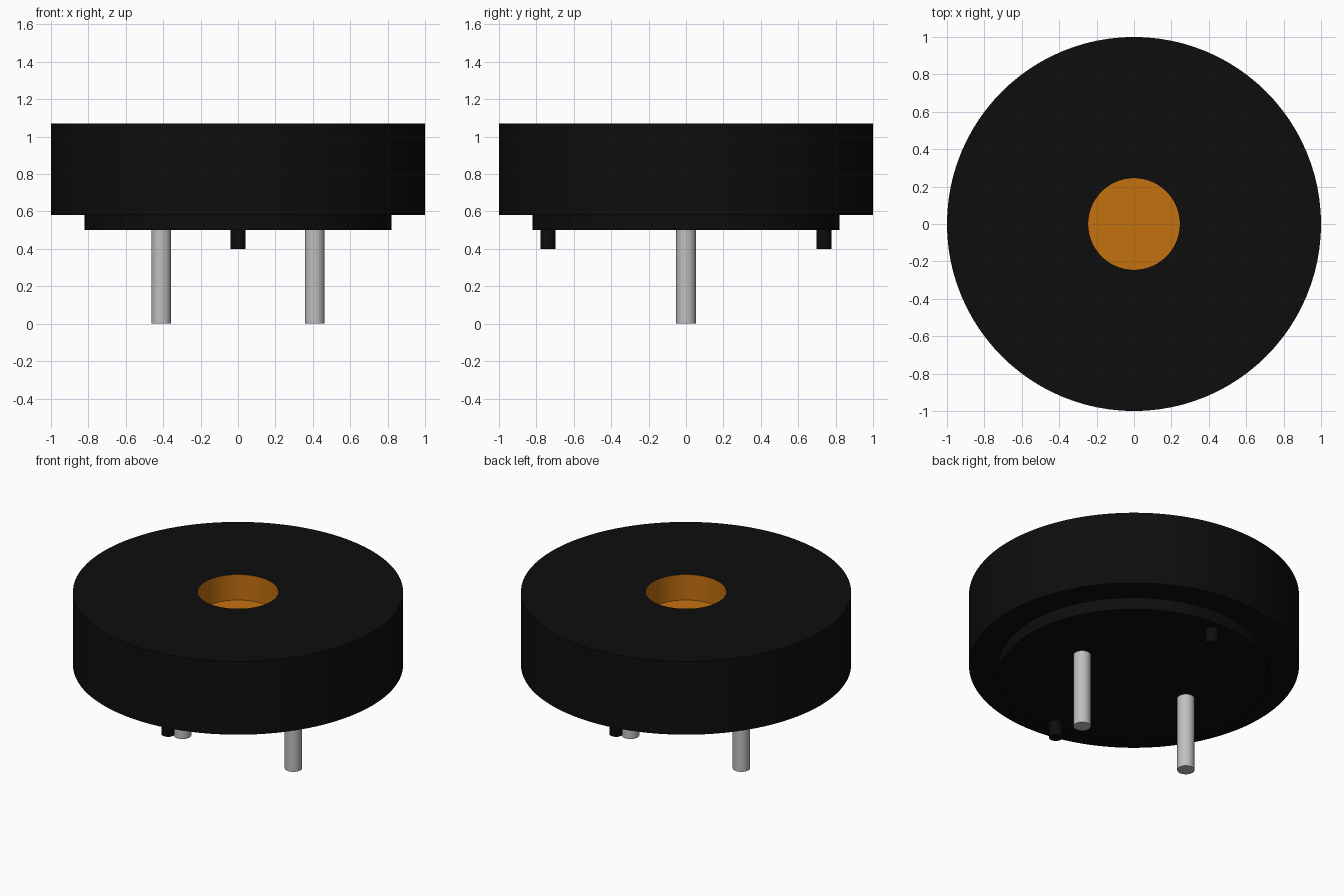
import bpy, bmesh
from math import radians
from mathutils import Matrix

cube = bpy.data.objects.get("Cube")
if cube:
    bpy.data.objects.remove(cube, do_unlink=True)


def material(name, color):
    m = bpy.data.materials.new(name)
    m.use_nodes = True
    m.diffuse_color = (*color, 1)
    m.node_tree.nodes["Principled BSDF"].inputs["Base Color"].default_value = (*color, 1)
    return m


black = material("black plastic", (0.004, 0.004, 0.004))
orange = material("orange recess", (0.55, 0.165, 0.005))
silver = material("silver metal", (0.52, 0.52, 0.52))


def finish(name, bm, mats):
    """Turn a bmesh into a smooth-shaded object with sharp rims."""
    bmesh.ops.recalc_face_normals(bm, faces=bm.faces)
    mesh = bpy.data.meshes.new(name)
    bm.to_mesh(mesh)
    bm.free()
    for m in mats:
        mesh.materials.append(m)
    obj = bpy.data.objects.new(name, mesh)
    bpy.context.collection.objects.link(obj)
    bpy.ops.object.select_all(action='DESELECT')
    obj.select_set(True)
    bpy.context.view_layer.objects.active = obj
    bpy.ops.object.shade_smooth_by_angle(angle=radians(30))
    return obj


def lathe(name, profile, mats, segments=96):
    """Spin an (r, z) profile around the z axis."""
    bm = bmesh.new()
    verts = [bm.verts.new((r, 0, z)) for r, z in profile]
    edges = [bm.edges.new(pair) for pair in zip(verts, verts[1:])]
    bmesh.ops.spin(bm, geom=verts + edges, axis=(0, 0, 1), cent=(0, 0, 0),
                   angle=radians(360), steps=segments)
    bmesh.ops.remove_doubles(bm, verts=bm.verts, dist=0.0001)
    return bm


def post(name, x, y, radius, bottom, top, mat, segments=32):
    bm = bmesh.new()
    bmesh.ops.create_cone(bm, cap_ends=True, segments=segments, radius1=radius,
                          radius2=radius, depth=top - bottom,
                          matrix=Matrix.Translation((x, y, (top + bottom) / 2)))
    finish(name, bm, [mat])


# Housing: stepped base, wide drum and a blind hole in the top
HOLE, TOP, FLOOR = 0.245, 1.07, 0.9
body = lathe("housing", [(0, 0.5), (0.82, 0.5), (0.82, 0.58), (1, 0.58),
                         (1, TOP), (HOLE, TOP), (HOLE, FLOOR), (0, FLOOR)],
             [black, orange])
for f in body.faces:
    c = f.calc_center_median()
    if c.xy.length < HOLE and c.z > FLOOR - 0.01:
        f.material_index = 1
finish("housing", body, [black, orange])

# Contact pins and locating pegs
for side, s in (("left", 1), ("right", -1)):
    post(side + "_pin", 0.41 * s, 0, 0.053, 0, 0.51, silver)
for end, s in (("back", 1), ("front", -1)):
    post(end + "_peg", 0, 0.738 * s, 0.04, 0.4, 0.51, black)
